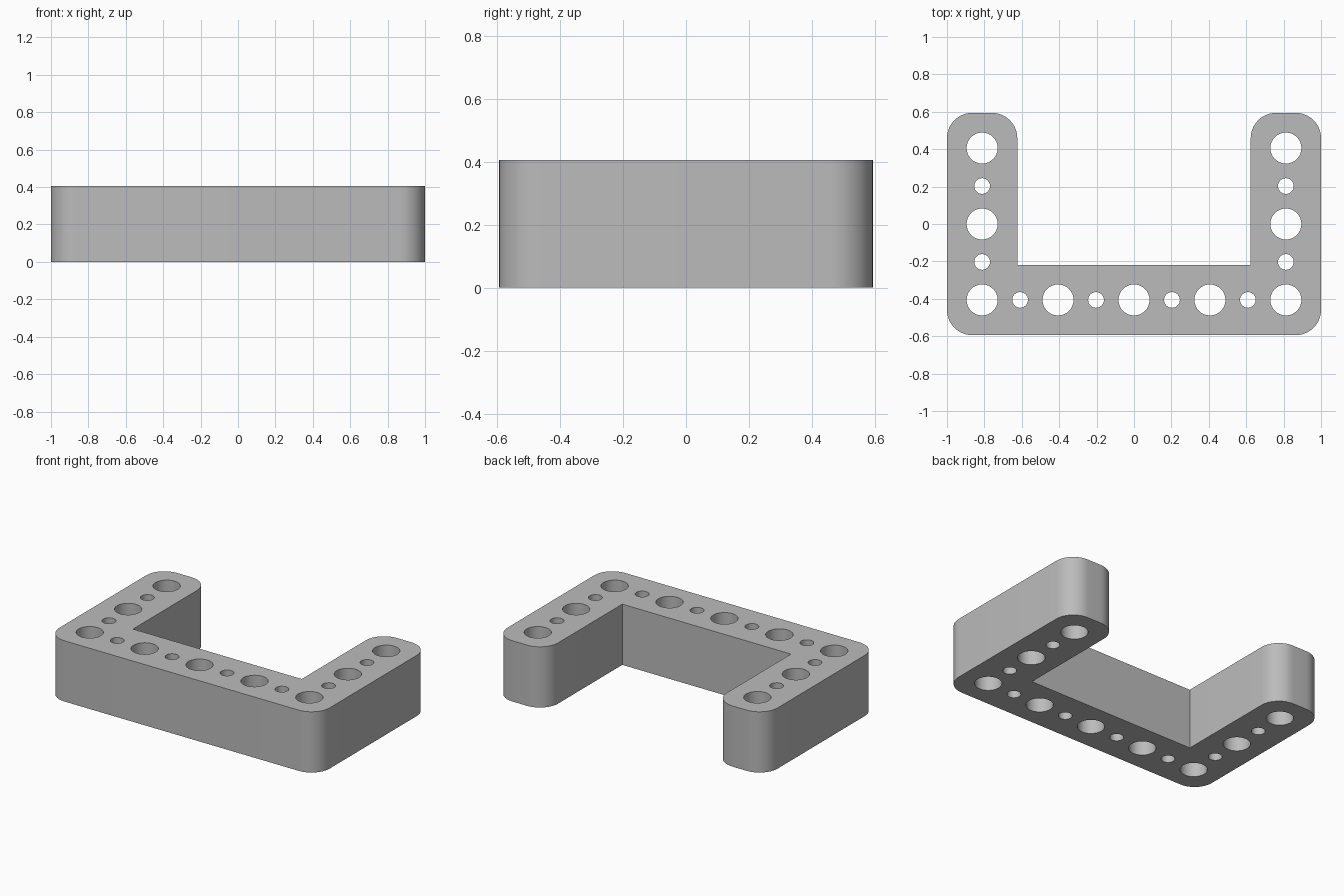
import bpy
import bmesh
import math
from mathutils import Vector

if "Cube" in bpy.data.objects:
    bpy.data.objects.remove(bpy.data.objects["Cube"], do_unlink=True)

PITCH = 0.406           # spacing of the large holes, also the height
MARGIN = 0.188          # hole centre to outer wall
CORNER = 0.135
BIG, SMALL = 0.083, 0.042
X = 2 * PITCH           # hole centre line of each arm
Y = PITCH


def arc(cx, cy, r, start, sweep, steps):
    return [Vector((cx + r * math.cos(start + sweep * i / steps),
                    cy + r * math.sin(start + sweep * i / steps), 0))
            for i in range(steps + 1)]


def add_loop(bm, points):
    verts = [bm.verts.new(p) for p in points]
    for a, b in zip(verts, verts[1:] + verts[:1]):
        bm.edges.new((a, b))


def rounded(x0, x1, y0, y1, quadrant):
    """One rounded corner of the box, numbered counter-clockwise from +x +y."""
    cx = x1 - CORNER if quadrant in (0, 3) else x0 + CORNER
    cy = y1 - CORNER if quadrant in (0, 1) else y0 + CORNER
    return arc(cx, cy, CORNER, quadrant * math.pi / 2, math.pi / 2, 12)


# U-shaped outline, counter-clockwise from the back of the left arm
outer, inner = X + MARGIN, X - MARGIN
back, front = Y + MARGIN, -Y - MARGIN
notch = -Y + MARGIN
outline = rounded(inner, outer, front, back, 0)
outline += rounded(inner, outer, front, back, 1)
outline += [Vector((inner, notch, 0)), Vector((-inner, notch, 0))]
outline += rounded(-outer, -inner, front, back, 0)
outline += rounded(-outer, -inner, front, back, 1)
outline += rounded(-outer, outer, front, back, 2)
outline += rounded(-outer, outer, front, back, 3)

bm = bmesh.new()
add_loop(bm, outline)

# Alternating large and small holes along the front bar and both arms
holes = [(i * PITCH / 2, -Y, i) for i in range(-4, 5)]
holes += [(side * X, j * PITCH / 2, j) for side in (-1, 1) for j in range(-1, 3)]
for cx, cy, index in holes:
    radius = SMALL if index % 2 else BIG
    add_loop(bm, arc(cx, cy, radius, 0, math.tau, 32)[:-1])

# Fill the perforated profile and raise it to full height
bmesh.ops.triangle_fill(bm, edges=bm.edges[:], use_beauty=True, normal=(0, 0, 1))
raised = bmesh.ops.extrude_face_region(bm, geom=bm.faces[:], use_keep_orig=True)
top = [v for v in raised["geom"] if isinstance(v, bmesh.types.BMVert)]
bmesh.ops.translate(bm, verts=top, vec=(0, 0, PITCH))
bmesh.ops.recalc_face_normals(bm, faces=bm.faces[:])

mesh = bpy.data.meshes.new("perforated_u_beam")
bm.to_mesh(mesh)
bm.free()
beam = bpy.data.objects.new("perforated_u_beam", mesh)
bpy.context.collection.objects.link(beam)

# Plain grey
grey = bpy.data.materials.new("light_grey")
grey.use_nodes = True
colour = (0.5, 0.5, 0.5, 1)
grey.diffuse_color = colour
grey.node_tree.nodes["Principled BSDF"].inputs["Base Color"].default_value = colour
mesh.materials.append(grey)

bpy.context.view_layer.objects.active = beam
beam.select_set(True)
bpy.ops.object.shade_smooth_by_angle(angle=math.radians(30))
